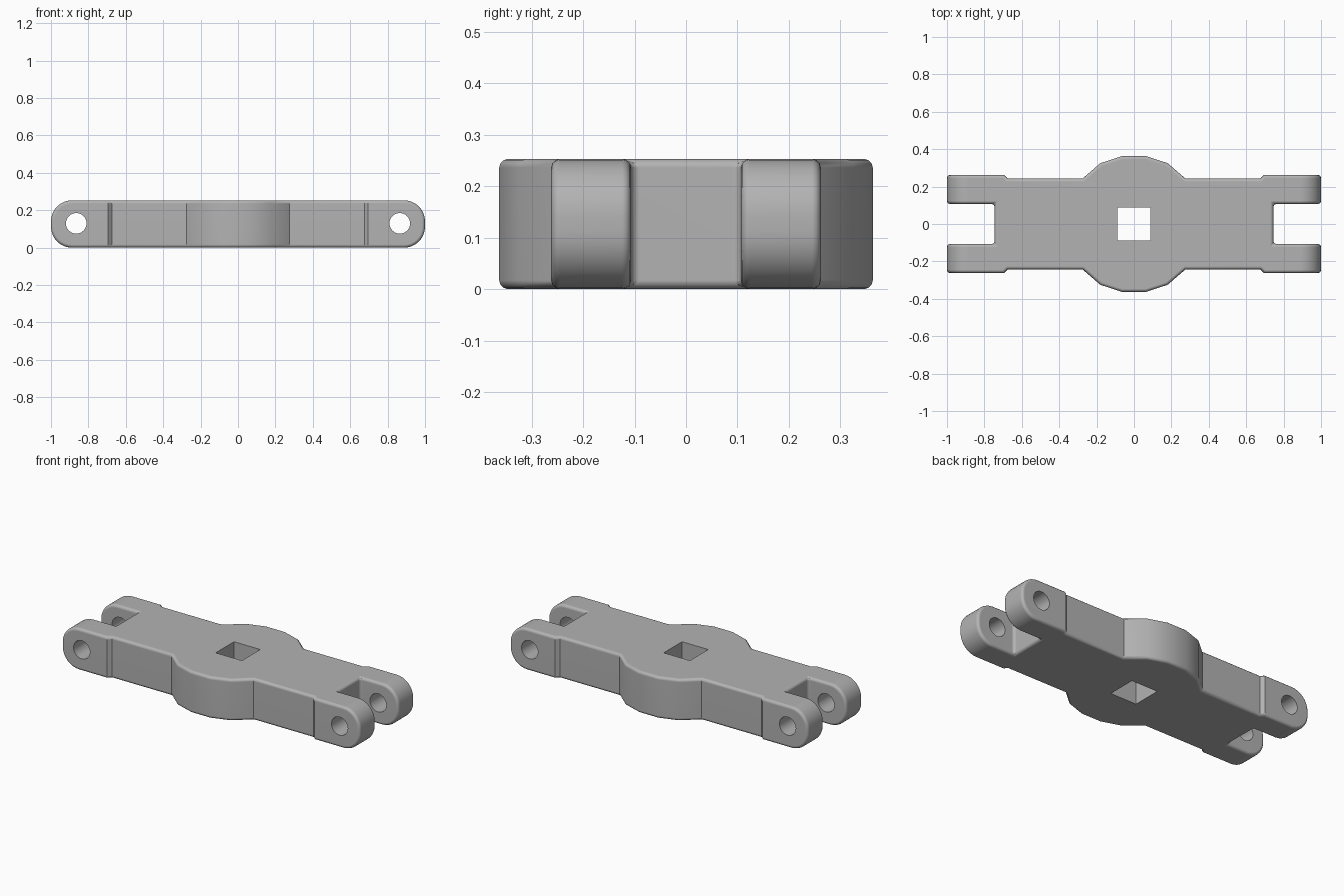
import bpy
import bmesh
from math import radians
from mathutils import Matrix

HEIGHT = 0.253
if "Cube" in bpy.data.objects:
    bpy.data.objects.remove(bpy.data.objects["Cube"], do_unlink=True)

grey = bpy.data.materials.new("plain_grey")
grey.use_nodes = True
grey.diffuse_color = (0.45, 0.45, 0.45, 1)
grey.node_tree.nodes["Principled BSDF"].inputs["Base Color"].default_value = grey.diffuse_color


def make_object(name, bm):
    mesh = bpy.data.meshes.new(name)
    bmesh.ops.recalc_face_normals(bm, faces=bm.faces)
    bm.to_mesh(mesh)
    bm.free()
    mesh.materials.append(grey)
    obj = bpy.data.objects.new(name, mesh)
    bpy.context.collection.objects.link(obj)
    return obj


# Quarter outline, from the notch round the fork arm to the hub
quarter = [(0.745, 0.107), (1, 0.107), (1, 0.262), (0.695, 0.262), (0.675, 0.243),
           (0.275, 0.243), (0.18, 0.325), (0.065, 0.363)]
half = quarter + [(-x, y) for x, y in reversed(quarter)]
outline = half + [(x, -y) for x, y in reversed(half)]

# Link body: extruded outline with rounded fork ends
bm = bmesh.new()
base = bm.faces.new([bm.verts.new((x, y, 0)) for x, y in outline])
extruded = bmesh.ops.extrude_face_region(bm, geom=[base])["geom"]
bmesh.ops.translate(bm, vec=(0, 0, HEIGHT),
                    verts=[v for v in extruded if isinstance(v, bmesh.types.BMVert)])
tips = [e for e in bm.edges
        if all(abs(v.co.x) > 0.99 for v in e.verts)
        and abs(e.verts[0].co.z - e.verts[1].co.z) < 0.01]
bmesh.ops.bevel(bm, geom=tips, offset=0.112, segments=8, profile=0.5, affect='EDGES')
body = make_object("link_body", bm)

# Softened rims
bevel = body.modifiers.new("soft_rims", 'BEVEL')
bevel.width = 0.017
bevel.segments = 3
bevel.limit_method = 'ANGLE'
bevel.angle_limit = radians(50)
bevel.use_clamp_overlap = False

# Square hub hole
cutters = []
bm = bmesh.new()
bmesh.ops.create_cube(bm, size=1, matrix=Matrix.Diagonal((0.176, 0.176, 1, 1)))
cutters.append(make_object("hub_hole_cutter", bm))

# Round pin holes through the forks
for side, name in ((1, "left"), (-1, "right")):
    bm = bmesh.new()
    place = Matrix.Translation((side * 0.865, 0, 0.13)) @ Matrix.Rotation(radians(90), 4, 'X')
    bmesh.ops.create_cone(bm, cap_ends=True, segments=32, radius1=0.055, radius2=0.055,
                          depth=1, matrix=place)
    cutters.append(make_object(name + "_pin_hole_cutter", bm))

for cutter in cutters:
    cutter.hide_render = True
    cut = body.modifiers.new(cutter.name, 'BOOLEAN')
    cut.operation = 'DIFFERENCE'
    cut.solver = 'EXACT'
    cut.object = cutter

# Bake the cuts, then smooth the curved faces
bpy.ops.object.select_all(action='DESELECT')
body.select_set(True)
bpy.context.view_layer.objects.active = body
for name in [m.name for m in body.modifiers]:
    bpy.ops.object.modifier_apply(modifier=name)
for cutter in cutters:
    bpy.data.objects.remove(cutter, do_unlink=True)
bpy.ops.object.shade_smooth_by_angle(angle=radians(35))
weighted = body.modifiers.new("even_shading", 'WEIGHTED_NORMAL')
weighted.keep_sharp = True
